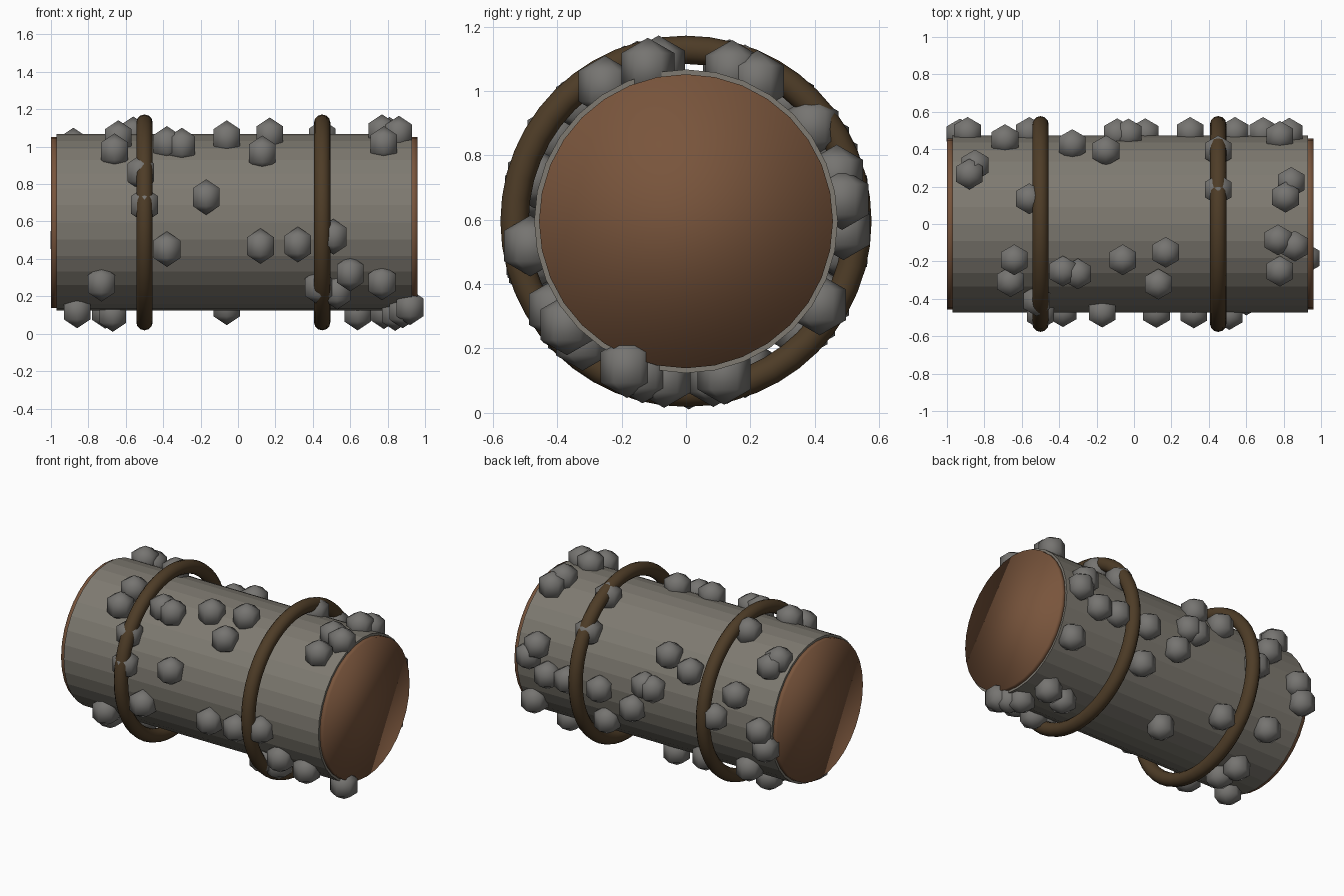
import bpy
import math

default_cube = bpy.data.objects.get("Cube")
if default_cube:
    bpy.data.objects.remove(default_cube, do_unlink=True)

AXIS_HEIGHT = 0.595
ALONG_X = (0, math.pi / 2, 0)


def make_material(name, red, green, blue):
    material = bpy.data.materials.new(name)
    material.use_nodes = True
    colour = (red, green, blue, 1)
    material.diffuse_color = colour
    shader = next(n for n in material.node_tree.nodes if n.type == "BSDF_PRINCIPLED")
    shader.inputs["Base Color"].default_value = colour
    return material


def finish(name, material, smooth):
    """Name, colour and shade the newest primitive."""
    part = bpy.context.object
    part.name = name
    part.data.materials.append(material)
    if smooth:
        bpy.ops.object.shade_smooth()
    else:
        bpy.ops.object.shade_flat()
    return part


def add_cylinder(name, material, radius, start, end, smooth):
    bpy.ops.mesh.primitive_cylinder_add(
        vertices=32, radius=radius, depth=end - start, rotation=ALONG_X,
        location=((start + end) / 2, 0, AXIS_HEIGHT))
    return finish(name, material, smooth)


grey = make_material("weathered grey", 0.21, 0.195, 0.165)
stone = make_material("stone grey", 0.18, 0.175, 0.165)
brown = make_material("cut wood brown", 0.19, 0.09, 0.045)
dark_brown = make_material("dark rope brown", 0.075, 0.045, 0.02)

# Faceted drum with a slightly narrower disc on each end
add_cylinder("drum", grey, 0.472, -0.97, 0.93, False)
add_cylinder("right_end_disc", brown, 0.457, -1.0, -0.96, True)
add_cylinder("left_end_disc", brown, 0.457, 0.92, 0.96, True)

# Loose hoops around the drum
for name, x in (("right_hoop", -0.5), ("left_hoop", 0.45)):
    bpy.ops.mesh.primitive_torus_add(
        major_radius=0.533, minor_radius=0.044, major_segments=48,
        minor_segments=12, rotation=ALONG_X, location=(x, 0, AXIS_HEIGHT))
    finish(name, dark_brown, True)

# Studs as (position along drum, degrees around it from the back upwards)
upper_studs = (
    (-.64, 113), (-.66, 129), (-.52, 147), (-.5, 169), (-.38, 121), (-.3, 123),
    (-.06, 113), (.17, 108), (.13, 131), (.77, 100), (.86, 104), (.78, 121),
    (-.17, 164), (.45, 37), (.45, 68), (.84, 63), (.81, 73), (-.85, 50),
    (-.88, 57), (-.69, 23), (-.56, 74), (-.33, 30), (-.15, 37), (-.56, 3),
    (-.89, 2), (-.03, 11), (-.09, 10), (.78, 17), (.83, 8))
lower_studs = (
    (-.38, 197), (.12, 195), (.32, 194), (.51, 189), (.6, 214), (.77, 221),
    (.43, 225), (.53, 229), (-.73, 222), (-.93, -11), (-.74, -39), (-.71, -75),
    (.06, -10), (.3, -2), (.29, -30), (.69, -3), (.54, -2), (.84, -32),
    (.78, -76), (-.06, -68), (-.4, -43), (-.67, -89), (-.86, -106),
    (.64, -80), (.84, -98), (.88, -106), (.92, -112))

stud_mesh = None
for number, (x, degrees) in enumerate(upper_studs + lower_studs, 1):
    angle = math.radians(degrees)
    place = (x, 0.49 * math.cos(angle), AXIS_HEIGHT + 0.49 * math.sin(angle))
    if stud_mesh is None:
        bpy.ops.mesh.primitive_uv_sphere_add(
            segments=6, ring_count=3, radius=0.095, location=place)
        stud_mesh = finish("stud_1", stone, True).data
    else:
        stud = bpy.data.objects.new(f"stud_{number}", stud_mesh)
        stud.location = place
        bpy.context.collection.objects.link(stud)
